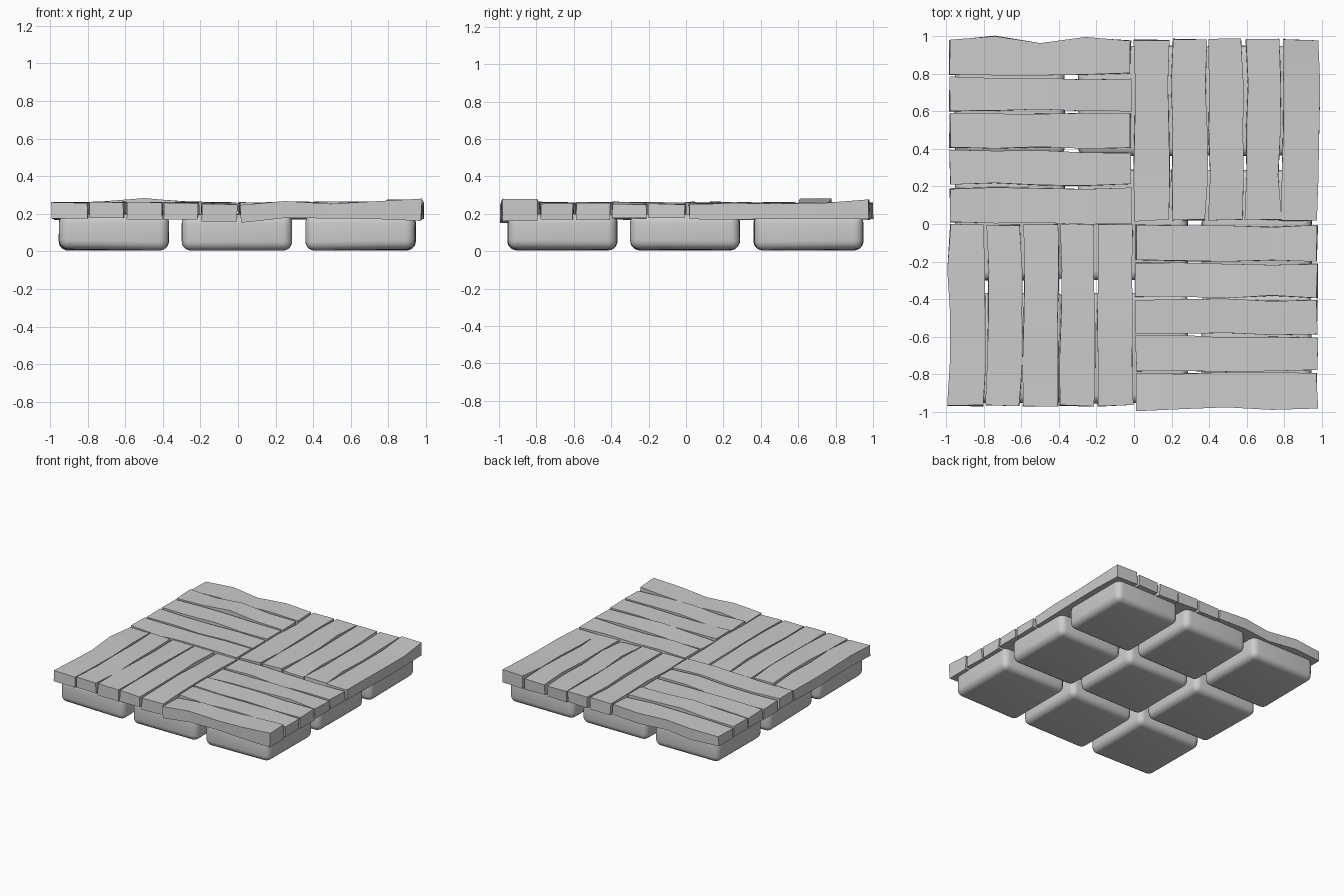
import bpy, bmesh, random

if "Cube" in bpy.data.objects:
    bpy.data.objects.remove(bpy.data.objects["Cube"])

rng = random.Random(11)


def finish(bm, name, angle):
    bmesh.ops.recalc_face_normals(bm, faces=bm.faces)
    mesh = bpy.data.meshes.new(name)
    bm.to_mesh(mesh)
    bm.free()
    ob = bpy.data.objects.new(name, mesh)
    bpy.context.collection.objects.link(ob)
    bpy.ops.object.select_all(action='DESELECT')
    ob.select_set(True)
    bpy.context.view_layer.objects.active = ob
    bpy.ops.object.shade_smooth_by_angle(angle=angle)
    return ob


def jit(a):
    return rng.uniform(-a, a)


# rounded, slightly uneven foot block
def block(name, cx, cy):
    bm = bmesh.new()
    bmesh.ops.create_cube(bm, size=1)
    for v in bm.verts:
        low = v.co.z < 0
        v.co.x = cx + v.co.x * 0.585 + jit(0.003)
        v.co.y = cy + v.co.y * 0.585 + jit(0.003)
        v.co.z = 0.012 + jit(0.006) if low else 0.205
    bmesh.ops.bevel(bm, geom=bm.edges[:], offset=0.05, segments=5,
                    profile=0.5, affect='EDGES')
    low = min(v.co.z for v in bm.verts)
    for v in bm.verts:
        v.co.z -= low - 0.004 * (cx != 0)
    finish(bm, name, 0.9)


# warped plank: five cross-sections along its length
# shape maps a section number to (shift of a, shift of b, shift of top, shift of bottom)
def plank(name, s0, s1, a, b, along_x, shape):
    bm = bmesh.new()
    rings = []
    for i in range(5):
        s = s0 + (s1 - s0) * i / 4
        da, db, dt, dl = shape.get(i, (jit(0.009), jit(0.009), jit(0.006), jit(0.006)))
        lo, hi = 0.172 + dl, 0.257 + dt
        ring = []
        for w, z in ((a + da, lo), (b + db, lo),
                     (b + db + jit(0.004), hi + jit(0.004)),
                     (a + da + jit(0.004), hi + jit(0.004))):
            e = s + (jit(0.006) if i in (0, 4) else 0)
            ring.append(bm.verts.new((e, w, z) if along_x else (w, e, z)))
        rings.append(ring)
    for p, q in zip(rings, rings[1:]):
        for k in range(4):
            bm.faces.new((p[k], p[(k + 1) % 4], q[(k + 1) % 4], q[k]))
    bm.faces.new(rings[0])
    bm.faces.new(rings[-1])
    finish(bm, name, 0.5)


for r, y in enumerate((-0.66, -0.005, 0.655)):
    for c, x in enumerate((-0.66, -0.005, 0.652)):
        block(f"foot_block_{r}_{c}", x, y)

# quadrants: name, length start, length end, first edge, last edge, runs along x
quads = [
    ("back_left", -0.98, -0.017, 0.005, 0.98, True),
    ("back_right", 0.018, 0.98, 0.0, 0.98, False),
    ("front_left", -0.966, -0.004, -0.985, -0.005, False),
    ("front_right", 0.01, 0.974, -0.98, -0.01, True),
]
# noticeable warps read from the outline
special = {
    ("back_left", 4): {1: (0, .022, .003, 0), 2: (0, -.018, 0, 0), 3: (0, .012, .004, 0)},
    ("back_left", 3): {2: (.012, 0, .026, 0)},
    ("front_right", 0): {0: (-.015, 0, -.012, -.02), 1: (-.005, 0, .008, .006),
                         4: (0, 0, .02, -.01)},
    ("back_right", 4): {4: (0, 0, .02, 0), 2: (0, .006, 0, 0)},
    ("front_left", 4): {0: (0, 0, -.005, -.014)},
}
for name, s0, s1, w0, w1, ax in quads:
    step = (w1 - w0) / 5
    for k in range(5):
        a = w0 + k * step + (0.008 if k else 0)
        b = w0 + (k + 1) * step - (0.008 if k < 4 else 0)
        plank(f"plank_{name}_{k}", s0, s1, a, b, ax, special.get((name, k), {}))
